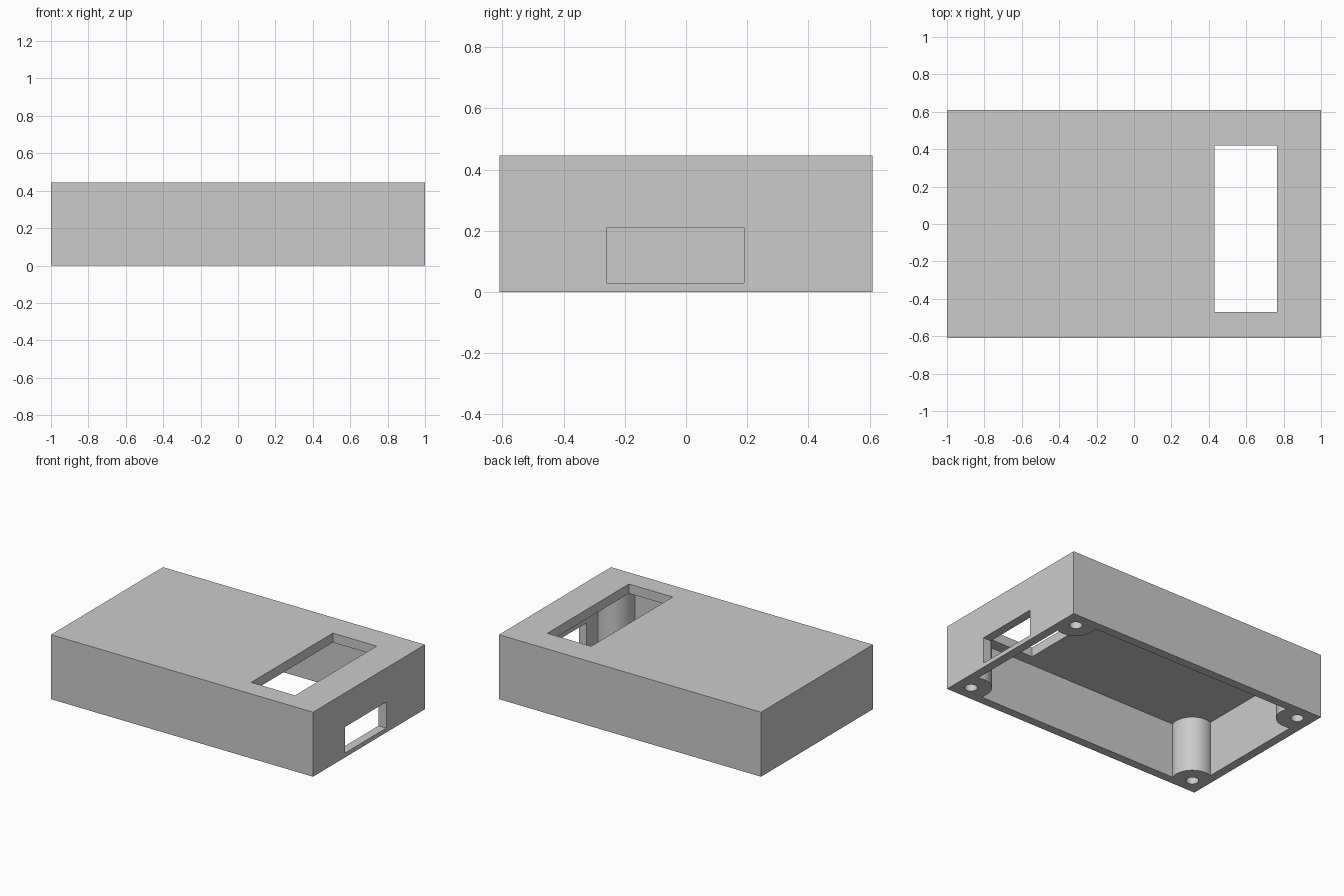
import bpy
import math

default = bpy.data.objects.get("Cube")
if default:
    bpy.data.objects.remove(default, do_unlink=True)

LENGTH, WIDTH, HEIGHT = 2.0, 1.22, 0.445
WALL, ROOF = 0.06, 0.065
POST_INSET, POST_RADIUS, HOLE_RADIUS = 0.105, 0.13, 0.04
CEILING = HEIGHT - ROOF

grey = bpy.data.materials.new("plain grey")
grey.use_nodes = True
colour = (0.6, 0.6, 0.6, 1)
grey.diffuse_color = colour
grey.node_tree.nodes["Principled BSDF"].inputs["Base Color"].default_value = colour


def box(name, low, high):
    """Box between two opposite corners."""
    centre = [(a + b) / 2 for a, b in zip(low, high)]
    bpy.ops.mesh.primitive_cube_add(size=1, location=centre)
    obj = bpy.context.object
    obj.name = name
    obj.scale = [b - a for a, b in zip(low, high)]
    bpy.ops.object.transform_apply(location=True, rotation=True, scale=True)
    return obj


def cylinder(name, x, y, radius, bottom, top):
    """Upright cylinder between two heights."""
    bpy.ops.mesh.primitive_cylinder_add(
        vertices=48, radius=radius, depth=top - bottom,
        location=(x, y, (bottom + top) / 2))
    obj = bpy.context.object
    obj.name = name
    return obj


def cut(target, cutter):
    """Subtract the cutter from the target, then discard it."""
    cutter.hide_render = True
    mod = target.modifiers.new("cut", 'BOOLEAN')
    mod.operation = 'DIFFERENCE'
    mod.solver = 'EXACT'
    mod.object = cutter
    bpy.context.view_layer.objects.active = target
    bpy.ops.object.modifier_apply(modifier=mod.name)
    bpy.data.objects.remove(cutter, do_unlink=True)


hx, hy = LENGTH / 2, WIDTH / 2
corners = [(sx * (hx - POST_INSET), sy * (hy - POST_INSET))
           for sx in (-1, 1) for sy in (-1, 1)]

# Outer case
case = box("enclosure_case", (-hx, -hy, 0), (hx, hy, HEIGHT))
case.data.materials.append(grey)

# Open-bottomed cavity, leaving a round screw post in each corner
cavity = box("cavity_cutter", (-hx + WALL, -hy + WALL, -0.1),
             (hx - WALL, hy - WALL, CEILING))
for x, y in corners:
    cut(cavity, cylinder("post_cutter", x, y, POST_RADIUS, -0.3, HEIGHT + 0.2))
cut(case, cavity)

# Screw holes in the posts
for x, y in corners:
    cut(case, cylinder("screw_hole_cutter", x, y, HOLE_RADIUS, -0.1, CEILING))

# Window in the roof and port in the end wall
cut(case, box("window_cutter", (0.43, -0.47, CEILING - 0.02), (0.765, 0.42, HEIGHT + 0.1)))
cut(case, box("port_cutter", (hx - WALL - 0.02, -0.26, 0.03), (hx + 0.1, 0.19, 0.21)))

# Smooth posts and holes, keep the case edges sharp
bpy.ops.object.select_all(action='DESELECT')
case.select_set(True)
bpy.context.view_layer.objects.active = case
bpy.ops.object.shade_smooth_by_angle(angle=math.radians(30))
